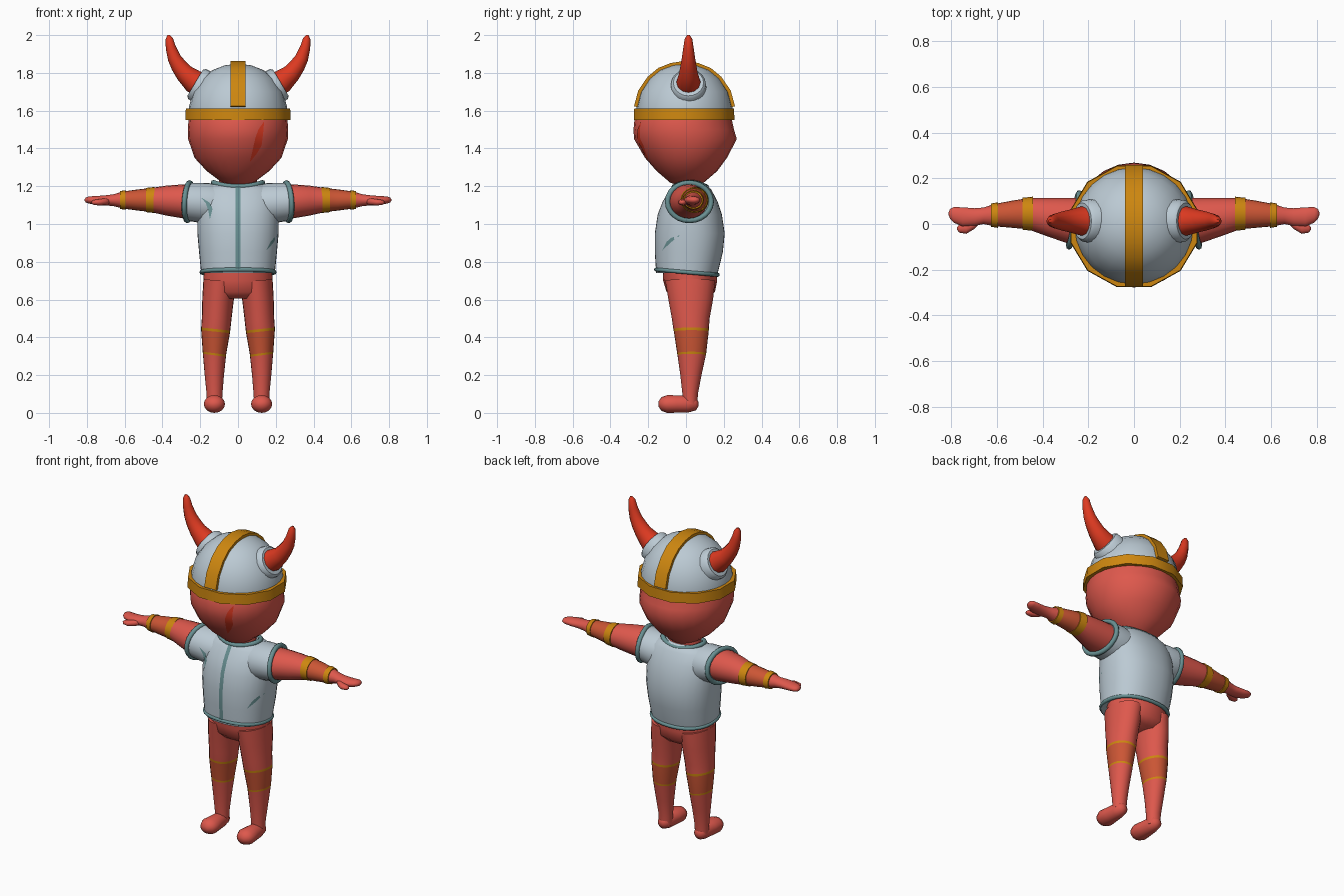
import bpy, bmesh, math
from mathutils import Vector as V

if "Cube" in bpy.data.objects:
    bpy.data.objects.remove(bpy.data.objects["Cube"])

def material(name, r, g, b):
    m = bpy.data.materials.new(name)
    m.diffuse_color = (r, g, b, 1)
    m.use_nodes = True
    m.node_tree.nodes["Principled BSDF"].inputs["Base Color"].default_value = m.diffuse_color
    return m

SKIN = material("red_skin", 0.73, 0.098, 0.073)
WRAP = material("orange_red", 0.60, 0.092, 0.035)
GOLD = material("gold", 0.61, 0.24, 0.005)
STEEL = material("pale_grey", 0.50, 0.59, 0.655)
TRIM = material("teal_trim", 0.14, 0.28, 0.29)
HORN = material("horn_red", 0.73, 0.042, 0.015)

def finish(name, bm, mats, angle=40):
    bmesh.ops.remove_doubles(bm, verts=bm.verts, dist=1e-5)
    bmesh.ops.recalc_face_normals(bm, faces=bm.faces)
    me = bpy.data.meshes.new(name)
    bm.to_mesh(me)
    bm.free()
    for m in mats:
        me.materials.append(m)
    ob = bpy.data.objects.new(name, me)
    bpy.context.collection.objects.link(ob)
    bpy.ops.object.select_all(action='DESELECT')
    ob.select_set(True)
    bpy.context.view_layer.objects.active = ob
    bpy.ops.object.shade_smooth_by_angle(angle=math.radians(angle))
    return ob

def oval(c, u, v, sides, phase=0.0, power=2.0):
    pts = []
    for i in range(sides):
        a = phase + 2 * math.pi * i / sides
        ca, sa = math.cos(a), math.sin(a)
        k = (abs(ca) ** power + abs(sa) ** power) ** (-1 / power)
        pts.append(V(c) + V(u) * ca * k + V(v) * sa * k)
    return pts

def loft(name, rings, mats, sides=24, phase=0.0, power=2.0, bands=None, closed=False, angle=40):
    """Skin through rings of (centre, u axis, v axis); bands gives a material index per span."""
    bm = bmesh.new()
    loops = [[bm.verts.new(p) for p in oval(*r, sides, phase, power)] for r in rings]
    spans = len(loops) if closed else len(loops) - 1
    for j in range(spans):
        a, b = loops[j], loops[(j + 1) % len(loops)]
        for i in range(sides):
            k = (i + 1) % sides
            f = bm.faces.new((a[i], a[k], b[k], b[i]))
            f.material_index = bands[j] if bands else 0
    if not closed:
        bm.faces.new(loops[0])
        bm.faces.new(loops[-1])
    return finish(name, bm, mats, angle)

def upright(rows, tilt=0.0):
    """Rows of (z, cx, cy, rx, ry) to horizontal rings."""
    return [((cx, cy, z), (rx, 0, tilt), (0, ry, 0)) for z, cx, cy, rx, ry in rows]

def sideways(rows, s):
    """Rows of (x, cy, cz, ry, rz) to rings across the x axis."""
    return [((s * x, cy, cz), (0, ry, 0), (0, 0, rz)) for x, cy, cz, ry, rz in rows]

def piping(name, path, r, mat):
    """Closed round tube along a loop of points."""
    n = len(path)
    mid = sum(path, V()) / n
    rings = []
    for i, p in enumerate(path):
        t = (path[(i + 1) % n] - path[i - 1]).normalized()
        out = p - mid
        out = (out - t * out.dot(t)).normalized()
        rings.append((p, out * r, t.cross(out) * r))
    return loft(name, rings, [mat], sides=8, closed=True, angle=60)

def decal(name, targets, pairs, mat):
    """Thin strip laid on the front of the target parts from (x1, z1, x2, z2) rows."""
    def drop(x, z):
        best = 1.0
        for t in targets:
            hit, loc, _, _ = t.ray_cast(V((x, -1, z)), V((0, 1, 0)))
            if hit:
                best = min(best, loc.y)
        return V((x, (best if best < 1 else 0) - 0.004, z))
    bm = bmesh.new()
    rows = [[bm.verts.new(drop(a, b)), bm.verts.new(drop(c, d))] for a, b, c, d in pairs]
    for p, q in zip(rows, rows[1:]):
        bm.faces.new((p[0], p[1], q[1], q[0]))
    return finish(name, bm, [mat])

# Head and neck
head = loft("head", upright([
    (1.195, 0, 0, .02, .02), (1.22, 0, .005, .085, .09), (1.28, 0, .005, .165, .16),
    (1.35, 0, 0, .23, .217), (1.45, 0, -.003, .264, .272), (1.50, 0, -.012, .266, .266),
    (1.55, 0, -.015, .262, .258), (1.60, 0, -.01, .245, .24)]), [SKIN], angle=60)
loft("neck", upright([(1.1, 0, .02, .11, .075), (1.25, 0, .015, .1, .075)]), [SKIN])

# Helmet: dome, brow band and crest strip
dome = [(1.56, .262), (1.62, .260), (1.70, .238), (1.77, .19), (1.815, .135), (1.84, .07), (1.848, .005)]
loft("helmet_dome", upright([(z, 0, -.008, r, r * .98) for z, r in dome]), [STEEL], angle=60)
loft("helmet_band", upright([(z, 0, -.01, rx, rx * .955) for z, rx in
     ((1.55, .255), (1.55, .289), (1.612, .286), (1.612, .25))]),
     [GOLD], sides=12, phase=math.pi / 12, closed=True, angle=35)
arc = [V((0, -.008 - r * .98, z)) for z, r in dome[1:-1]] + [V((0, -.008, 1.85))]
arc += [V((0, -.016 - p.y, p.z)) for p in reversed(arc[:-1])]
strip = []
for i, p in enumerate(arc):
    t = (arc[min(i + 1, len(arc) - 1)] - arc[max(i - 1, 0)]).normalized()
    strip.append((p, (.04 * 2 ** .5, 0, 0), V((0, -t.z, t.y)) * .013 * 2 ** .5))
loft("helmet_crest", strip, [GOLD], sides=4, phase=math.pi / 4)

# Horns with their sockets
horn = [(.19, 1.735, .066), (.235, 1.755, .063), (.285, 1.80, .049), (.315, 1.84, .042),
        (.338, 1.88, .035), (.356, 1.935, .027), (.364, 1.98, .02), (.367, 2.0, .007)]
for s, side in ((1, "left"), (-1, "right")):
    path = [V((s * x, .013, z)) for x, z, _ in horn]
    rings = []
    for i, p in enumerate(path):
        t = (path[min(i + 1, 7)] - path[max(i - 1, 0)]).normalized()
        if i == 7:
            t = V((0, 0, 1))
        rings.append((p, V((t.z, 0, -t.x)) * horn[i][2], V((0, horn[i][2], 0))))
    loft(side + "_horn", rings, [HORN], sides=12, angle=50)
    d = V((s * .86, 0, .51))
    loft(side + "_horn_socket", [(V((s * .21, .013, 1.737)) + d * k, V((d.z, 0, -d.x)) * r, (0, r, 0))
         for k, r in ((-.05, .097), (.008, .092), (.02, .08), (.02, .06))], [STEEL], sides=20)

# Shirt body and sleeves
body = [(.74, 0, .005, .195, .163), (.85, 0, .015, .206, .18), (.95, 0, .02, .215, .185),
        (1.05, 0, .02, .216, .17), (1.12, 0, .022, .21, .145), (1.18, 0, .025, .19, .11),
        (1.213, 0, .025, .135, .083)]
shirt = [loft("shirt", upright(body), [STEEL], sides=32, power=2.3, angle=60)]
for s, side in ((1, "left"), (-1, "right")):
    end = ((s * .262, .018, 1.118), (-s * .022, .116, 0), (-s * .006, 0, .1))
    shirt.append(loft(side + "_sleeve", [
        ((s * .06, .022, 1.10), (0, .1, 0), (0, 0, .1)),
        ((s * .16, .02, 1.108), (0, .122, 0), (0, 0, .11)), end], [STEEL], angle=60))
    piping(side + "_sleeve_trim", oval(*end, 24), .014, TRIM)

# Shirt trims, front seam and patches
piping("hem_trim", oval((0, .005, .745), (.193, 0, 0), (0, .163, -.014), 32, power=2.3), .011, TRIM)
piping("collar_trim", [V((.13 * math.cos(a), .022 + .085 * math.sin(a), 1.208 + .011 * math.cos(2 * a)))
       for a in (2 * math.pi * i / 28 for i in range(28))], .014, TRIM)
bpy.context.view_layer.update()
decal("front_seam", shirt, [(-.012, z, .012, z) for z in
      (.75, .85, .95, 1.0, 1.05, 1.09, 1.12, 1.15, 1.18, 1.2)], TRIM)
decal("chest_patch", shirt, [(-.195, 1.14, -.193, 1.139), (-.17, 1.11, -.15, 1.113),
      (-.157, 1.07, -.135, 1.08), (-.15, 1.028, -.148, 1.028)], TRIM)
decal("waist_patch", shirt, [(.15, .86, .15, .862), (.172, .882, .172, .905),
      (.19, .905, .19, .926), (.208, .936, .208, .94)], TRIM)
decal("face_mark", [head], [(.136, 1.54, .138, 1.54), (.108, 1.50, .135, 1.50), (.092, 1.455, .13, 1.455),
      (.084, 1.42, .125, 1.415), (.074, 1.375, .098, 1.37), (.063, 1.33, .065, 1.33)], HORN)

# Hips
loft("hips", upright([(.78, 0, .02, .178, .145), (.70, 0, .022, .183, .143),
     (.64, 0, .025, .182, .128), (.605, 0, .025, .15, .09)]), [SKIN], angle=60)

leg = [(.70, .095, .022, .088, .132), (.60, .106, .025, .083, .118), (.50, .113, .025, .078, .1),
       (.444, .118, .027, .077, .094), (.43, .119, .028, .076, .092), (.316, .125, .03, .062, .077),
       (.305, .125, .03, .061, .075), (.20, .126, .026, .051, .056), (.10, .125, .022, .042, .041),
       (.04, .125, .022, .04, .038)]
foot = [(.066, .012, .012), (.052, .033, .034), (.01, .042, .045), (-.05, .05, .046),
        (-.1, .056, .047), (-.13, .043, .036), (-.146, .016, .013)]
arm = [(.15, .015, 1.115, .1, .09), (.29, .015, 1.12, .1, .09), (.38, .03, 1.124, .084, .079),
       (.465, .045, 1.127, .068, .063), (.53, .043, 1.127, .06, .056), (.61, .039, 1.127, .049, .045),
       (.66, .036, 1.126, .036, .031), (.70, .03, 1.125, .039, .027), (.75, .031, 1.125, .042, .023),
       (.79, .04, 1.127, .034, .019), (.806, .044, 1.127, .022, .013), (.812, .045, 1.127, .006, .004)]
thumb = [(.67, .02, 1.122, .012, .012), (.70, 0, 1.118, .022, .018), (.735, -.018, 1.115, .025, .017),
         (.765, -.02, 1.114, .018, .013), (.776, -.02, 1.114, .005, .004)]
for s, side in ((1, "left"), (-1, "right")):
    # Leg with banded shin wrap, and foot
    rows = [(z, s * cx, cy, rx, ry) for z, cx, cy, rx, ry in leg]
    loft(side + "_leg", upright(rows, s * .008), [SKIN, WRAP, GOLD],
         bands=[0, 0, 0, 2, 1, 2, 0, 0, 0], angle=60)
    loft(side + "_foot", [((s * .125, y, .047), (rx, 0, 0), (0, 0, rz)) for y, rx, rz in foot],
         [SKIN], sides=16, angle=70)
    # Arm with mitten hand, thumb and cuffs
    loft(side + "_arm", sideways(arm, s), [SKIN, WRAP],
         bands=[0, 0, 0, 1, 1] + [0] * 6, sides=20, angle=70)
    loft(side + "_thumb", sideways(thumb, s), [SKIN], sides=12, angle=70)
    for label, a, b, cy, ry, rz in (("upper", .442, .488, .045, .075, .069),
                                    ("lower", .596, .626, .039, .056, .052)):
        loft(side + "_" + label + "_cuff", sideways([
            (a, cy, 1.127, ry - .02, rz - .02), (a, cy, 1.127, ry, rz),
            (b, cy, 1.127, ry - .005, rz - .005), (b, cy, 1.127, ry - .025, rz - .025)], s),
            [GOLD], sides=20, closed=True)
